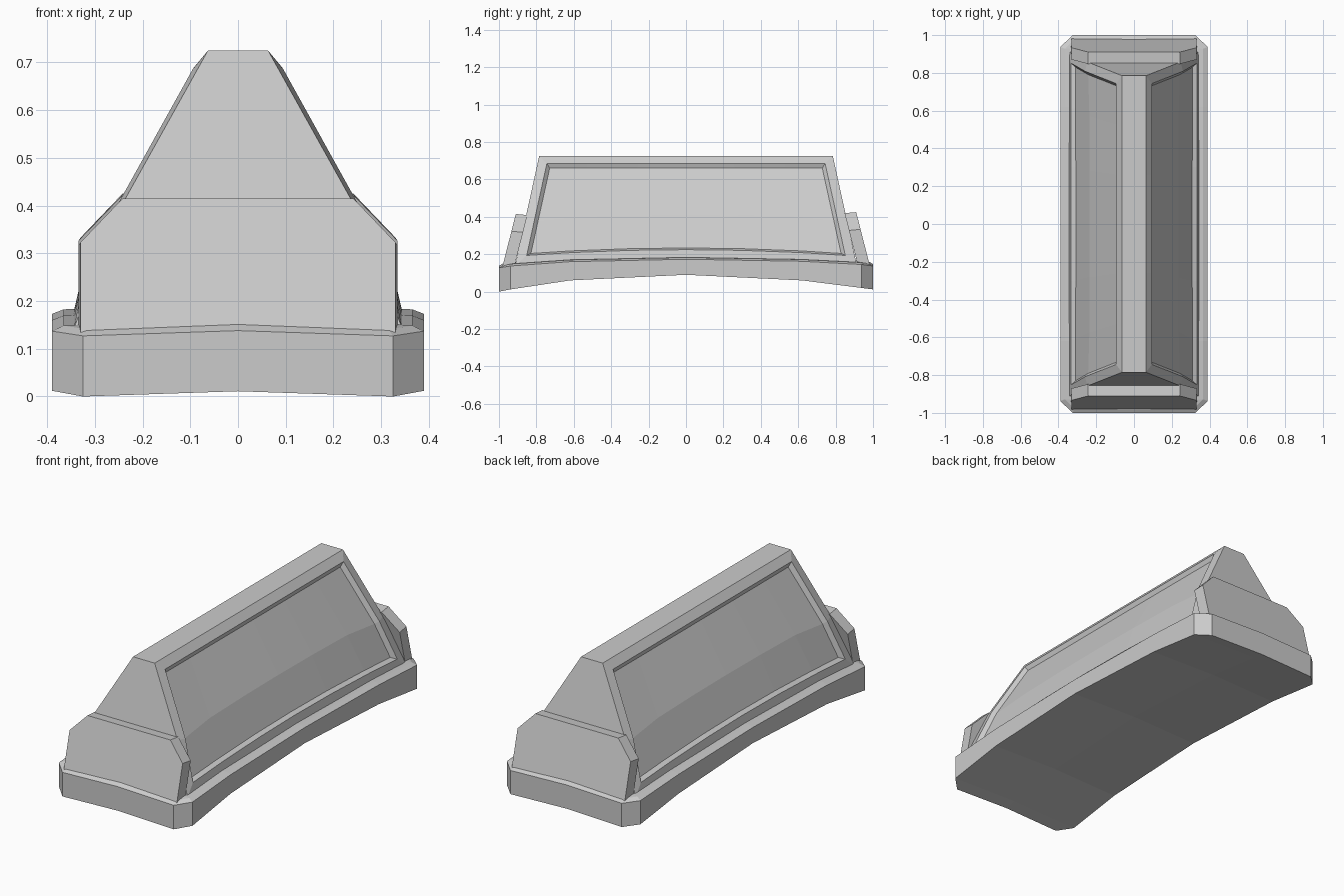
import bpy
import bmesh

cube = bpy.data.objects.get("Cube")
if cube:
    bpy.data.objects.remove(cube, do_unlink=True)

grey = bpy.data.materials.new("light grey")
grey.use_nodes = True
grey.diffuse_color = (0.6, 0.6, 0.6, 1)
grey.node_tree.nodes["Principled BSDF"].inputs["Base Color"].default_value = (0.6, 0.6, 0.6, 1)


def loft(rings):
    """Bridge equal closed rings and cap both ends."""
    bm = bmesh.new()
    loops = [[bm.verts.new(p) for p in ring] for ring in rings]
    n = len(loops[0])
    strips = [[] for _ in range(n)]
    for a, b in zip(loops, loops[1:]):
        for i in range(n):
            j = (i + 1) % n
            strips[i].append(bm.faces.new((a[i], a[j], b[j], b[i])))
    bm.faces.new(loops[0])
    bm.faces.new(loops[-1])
    bmesh.ops.recalc_face_normals(bm, faces=bm.faces)
    return bm, strips


def inset(bm, faces, thickness, depth):
    bmesh.ops.inset_region(bm, faces=faces, thickness=thickness, depth=depth,
                           use_even_offset=True, use_boundary=True)


def finish(bm, name):
    mesh = bpy.data.meshes.new(name)
    bm.to_mesh(mesh)
    bm.free()
    mesh.materials.append(grey)
    obj = bpy.data.objects.new(name, mesh)
    bpy.context.collection.objects.link(obj)
    return obj


# Arched base with clipped corners: y, half width, bottom, top at the edge
stations = [(-1, .325, 0, .127), (-.937, .39, .012, .137), (-.62, .39, .06, .16),
            (0, .39, .09, .173), (.62, .39, .06, .162), (.937, .39, .02, .145),
            (1, .325, .012, .137)]
crown = .011
rings = [[(-w, y, lo), (0, y, lo + crown), (w, y, lo),
          (w, y, hi), (0, y, hi + crown), (-w, y, hi)] for y, w, lo, hi in stations]
bm, strips = loft(rings)
inset(bm, strips[3] + strips[4], .025, .009)
finish(bm, "base")


# Ridged body with sloping ends and a sunken panel on each long side
def body_ring(t):
    arch = 1 - t * t
    half = [(.345, .14 + .035 * arch), (.247, .395 + .02 * arch), (.063, .725)]
    profile = half + [(-x, z) for x, z in reversed(half)]
    return [(x, t * (.785 + .22 * (.725 - z)), z) for x, z in profile]


bm, strips = loft([body_ring(t) for t in (-1, -.67, -.33, 0, .33, .67, 1)])
for side in (strips[0] + strips[1], strips[3] + strips[4]):
    inset(bm, side, .05, .008)
    inset(bm, side, .018, -.02)
finish(bm, "ridged_body")


# Slanted end plates with clipped upper corners
def end_plate(name, sign, lift):
    half = [(.33, .11), (.33, .323), (.242, .415)]
    outline = [(0, .11)] + half + [(-x, z) for x, z in reversed(half)]
    front = [(x, sign * (.98 - .255 * (z - .14)), z + lift) for x, z in outline]
    back = [(x * 1.012, y - sign * .062, z - .006) for x, y, z in front]
    bm, _ = loft([front, back])
    finish(bm, name)


end_plate("front_end_plate", -1, 0)
end_plate("back_end_plate", 1, .01)
